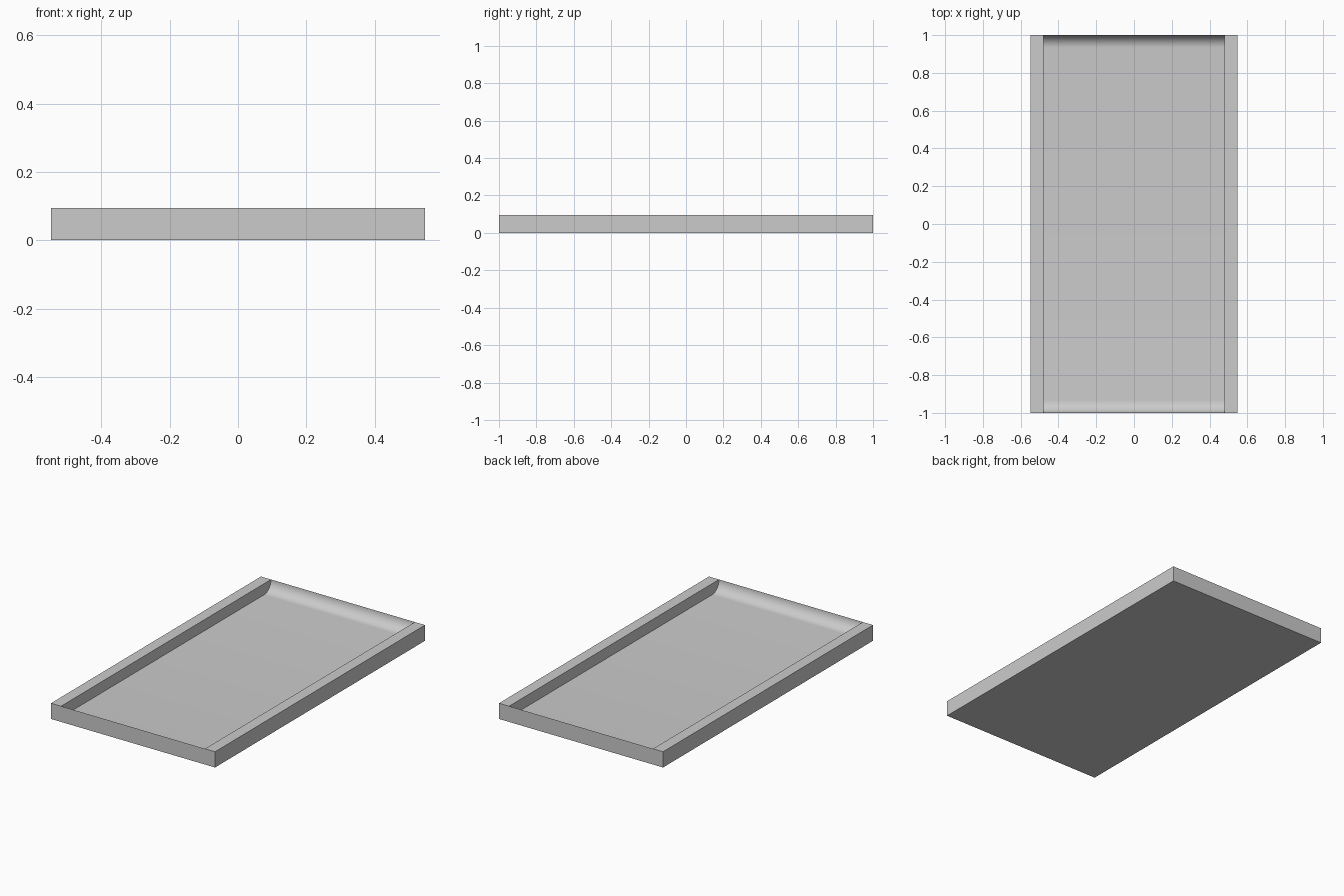
import bpy
import math

cube = bpy.data.objects.get("Cube")
if cube:
    bpy.data.objects.remove(cube, do_unlink=True)

HALF_W, HALF_L, HEIGHT = 0.547, 1.0, 0.095
INNER_W, FLOOR, RADIUS = 0.48, 0.028, 0.067
STEPS = 12

grey = bpy.data.materials.new("plain grey")
grey.use_nodes = True
colour = (0.6, 0.6, 0.6, 1.0)
grey.diffuse_color = colour
grey.node_tree.nodes["Principled BSDF"].inputs["Base Color"].default_value = colour


def extrude_profile(name, profile, x0, x1):
    """Solid made by sweeping a (y, z) profile from x0 to x1."""
    n = len(profile)
    verts = [(x, y, z) for x in (x0, x1) for y, z in profile]
    faces = [tuple(reversed(range(n))), tuple(range(n, 2 * n))]
    faces += [(i, (i + 1) % n, n + (i + 1) % n, n + i) for i in range(n)]
    mesh = bpy.data.meshes.new(name)
    mesh.from_pydata(verts, [], faces)
    mesh.materials.append(grey)
    obj = bpy.data.objects.new(name, mesh)
    bpy.context.collection.objects.link(obj)
    return obj


# Tray bed: flat floor that sweeps up in a cove to a thin lip at each end
cove = []
for i in range(STEPS + 1):
    a = math.pi / 2 * i / STEPS
    cove.append((HALF_L - RADIUS + RADIUS * math.sin(a),
                 FLOOR + RADIUS * (1 - math.cos(a))))
bed_profile = [(-HALF_L, 0), (HALF_L, 0)] + cove[::-1] + [(-y, z) for y, z in cove]
bed = extrude_profile("tray_bed", bed_profile, -INNER_W, INNER_W)

# Square rails along both long sides
rail_profile = [(-HALF_L, 0), (HALF_L, 0), (HALF_L, HEIGHT), (-HALF_L, HEIGHT)]
extrude_profile("left_rail", rail_profile, INNER_W, HALF_W)
extrude_profile("right_rail", rail_profile, -HALF_W, -INNER_W)

# Smooth coves with crisp edges elsewhere
bpy.ops.object.select_all(action="DESELECT")
bed.select_set(True)
bpy.context.view_layer.objects.active = bed
bpy.ops.object.shade_smooth_by_angle(angle=math.radians(30))
